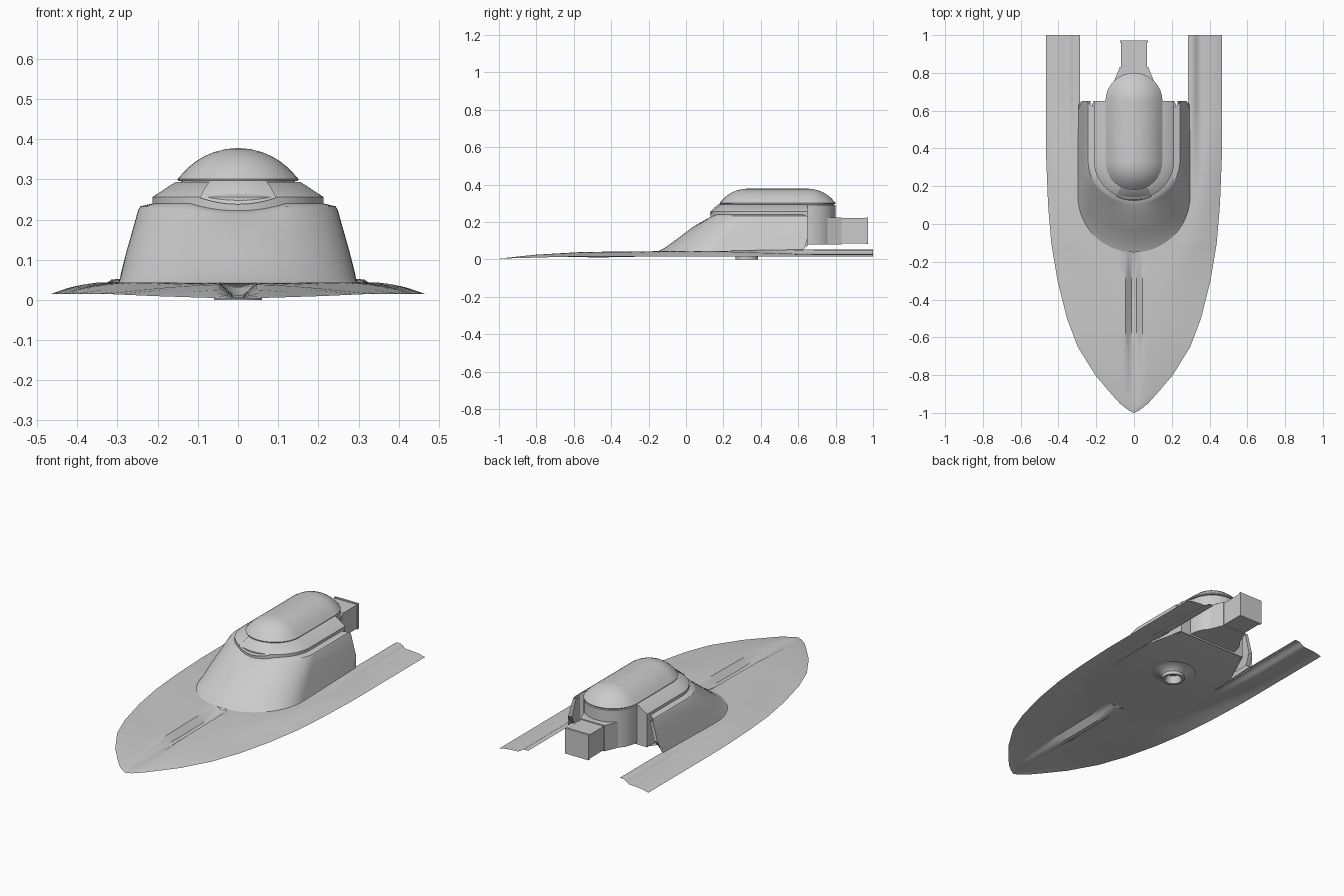
import bpy, bmesh
from math import sin, cos, pi, sqrt

if "Cube" in bpy.data.objects:
    bpy.data.objects.remove(bpy.data.objects["Cube"])


def lerp_table(table, v):
    if v <= table[0][0]:
        return table[0][1]
    for (a, p), (b, q) in zip(table, table[1:]):
        if v <= b:
            return p + (q - p) * (v - a) / (b - a)
    return table[-1][1]


def finish(name, bm, mirror=False, angle=35, recalc=True):
    bmesh.ops.remove_doubles(bm, verts=bm.verts, dist=1e-5)
    if recalc:
        bmesh.ops.recalc_face_normals(bm, faces=bm.faces)
    me = bpy.data.meshes.new(name)
    bm.to_mesh(me)
    bm.free()
    ob = bpy.data.objects.new(name, me)
    bpy.context.collection.objects.link(ob)
    bpy.ops.object.select_all(action='DESELECT')
    ob.select_set(True)
    bpy.context.view_layer.objects.active = ob
    bpy.ops.object.shade_smooth_by_angle(angle=angle * pi / 180)
    if mirror:
        m = ob.modifiers.new("mirror", 'MIRROR')
        m.merge_threshold = 1e-4
    return ob


def loft(name, rings, closed=True, caps=(False, False), recalc=True, **kw):
    """Skin a list of equal-length point rings."""
    bm = bmesh.new()
    rows = [[bm.verts.new(p) for p in r] for r in rings]
    n = len(rows[0])
    for a, b in zip(rows, rows[1:]):
        for i in range(n if closed else n - 1):
            j = (i + 1) % n
            bm.faces.new((a[i], a[j], b[j], b[i]))
    for use, row in zip(caps, (rows[0], rows[-1])):
        if use:
            bm.faces.new(row)
    return finish(name, bm, recalc=recalc, **kw)


def u_ring(w, front, yc, end, z, dip=0.0, n=32):
    """U-shaped outline, open at the back, rounded at the front."""
    pts = [(w, end, z)]
    for i in range(n + 1):
        a = pi * i / n
        x = w * cos(a)
        pts.append((x, yc - (yc - front) * sin(a), z - dip * max(0, 1 - (x / 0.12) ** 2)))
    return pts + [(-w, end, z)]


def stadium(w, z, y0=0.33, y1=0.65, n=16):
    r = [(w * cos(pi * i / n), y1 + w * sin(pi * i / n), z) for i in range(n + 1)]
    return r + [(-w * cos(pi * i / n), y0 - w * sin(pi * i / n), z) for i in range(n + 1)]


def rect(y, hw, z0, z1):
    return [(-hw, y, z0), (hw, y, z0), (hw, y, z1), (-hw, y, z1)]


# Hull sheet: pointed bow with a centre groove, opening into two rear runners
WIDTH = [(-1, 0), (-.985, .03), (-.95, .075), (-.9, .12), (-.8, .205), (-.65, .298), (-.5, .355),
         (-.3, .405), (-.1, .438), (.1, .455), (.35, .465), (1, .465)]
EDGE = [(-1, .004), (-.6, .015), (1, .015)]
CROWN = [(-1, .008), (-.8, .026), (-.55, .04), (-.1, .044), (1, .044)]
GROOVE = [(-1, .003), (-.8, .014), (-.5, .03), (-.25, .03), (-.14, .012), (-.1, 0)]
RUNNER = [(.285, .05), (.31, .054), (.345, .03), (.385, .029), (.43, .024), (.465, .015)]


def inner(y):
    if y <= -.14:
        return 0.0
    half = .297 if y >= .15 else .297 * sqrt(max(0, 1 - ((.15 - y) / .29) ** 2))
    return half - .012 * lerp_table([(.3, 0), (.65, 1)], y)


def hull_z(x, y, w):
    e, c = lerp_table(EDGE, y), lerp_table(CROWN, y)
    slope = min(max(w, .001), lerp_table([(-.5, .36), (-.1, .17), (.3, .1)], y))
    z = e + (c - e) * sin(min(1, (w - x) / slope) * pi / 2)
    z -= lerp_table(GROOVE, y) * lerp_table([(.012, 1), (.045, 0)], x)
    t = lerp_table([(.15, 0), (.6, 1)], y)
    return max(0.002, z * (1 - t) + lerp_table(RUNNER, x) * t)


rows = []
stations = [-1, -.985, -.95, -.9, -.85, -.8, -.72, -.65, -.57, -.5, -.4, -.3, -.22, -.17, -.14, -.137, -.13, -.12,
            -.1, -.07, -.03, .02, .08, .15, .22, .3, .35, .42, .5, .6, .7, .85, 1]
for y in stations:
    w, s = lerp_table(WIDTH, y), inner(y)
    xs = [s + o * min(1, (w - s) / .15) for o in (0, .012, .03, .045)]
    xs += [xs[3] + (w - xs[3]) * k / 10 for k in range(1, 11)]
    rows.append([(x, y, hull_z(x, y, w)) for x in xs])
loft("hull", rows, closed=False, mirror=True)

# Floor inside the hull opening, rising toward the stern
rows = []
for y in (-.14, -.137, -.13, -.12, -.1, -.07, -.03, .02, .08, .15, .3, .45, .65):
    h = lerp_table([(.45, .29), (.65, .215)], y) if y > .45 else inner(y)
    z = lerp_table([(.4, .044), (.65, .075)], y)
    rows.append([(-h, y, z), (0, y, z), (h, y, z)])
loft("floor", rows, closed=False)

# Outer fairing shell with rolled top edge
shell = loft("fairing", [
    u_ring(.297, -.15, .15, .61, .044),
    u_ring(.292, -.115, .165, .635, .06),
    u_ring(.279, -.04, .22, .65, .115),
    u_ring(.262, .04, .28, .65, .175),
    u_ring(.248, .105, .33, .65, .225, .012),
    u_ring(.243, .113, .335, .64, .233, .016),
    u_ring(.213, .13, .34, .62, .24, .018)], closed=False)

# Inner body: vertical side, sloping shoulder, closed at the back
loft("inner_body", [
    u_ring(.213, .13, .34, .65, .07),
    u_ring(.213, .13, .34, .65, .238),
    u_ring(.213, .13, .34, .65, .256),
    u_ring(.155, .185, .34, .65, .294),
    u_ring(.14, .2, .34, .65, .294)], caps=(False, True))

# Rear lips closing the fairing ends
for side in (-1, 1):
    lip = [[(side * x, y, z) for x, y, z in r] for r in (
        [(.293, .61, .06), (.279, .65, .115), (.248, .65, .225)],
        [(.27, .61, .06), (.256, .65, .115), (.23, .65, .225)],
        [(.27, .5, .06), (.256, .5, .115), (.23, .5, .225)])]
    loft("fairing_lip", lip, closed=False)

# Small windscreen panel on the front shoulder
rows = []
for w, front, hw, z, dip in ((.216, .123, .095, .254, .016), (.185, .152, .083, .278, 0), (.157, .178, .07, .297, 0)):
    row = []
    for k in range(-6, 7):
        x = hw * k / 6
        y = .34 - (.34 - front) * sqrt(1 - (x / w) ** 2)
        row.append((x, y, z - dip * (1 - (k / 6) ** 2)))
    rows.append(row)
loft("windscreen", rows, closed=False)

# Engine pod and its domed cover
R = .183
pod = [stadium(.15, z) for z in (.08, .29)] + [stadium(.142, .292), stadium(.142, .299)]
loft("pod", pod, caps=(True, True))
dome = [stadium(.149, .296), stadium(.151, .301)]
dome += [stadium(w, .378 - R + sqrt(R * R - w * w)) for w in (.14, .125, .105, .085, .06, .03, .002)]
loft("pod_cover", dome, caps=(True, True), angle=40)

# Tapered neck and square nozzle
loft("nozzle", [rect(.75, .108, .08, .225), rect(.77, .1, .08, .225), rect(.832, .075, .08, .225),
                rect(.832, .07, .086, .22), rect(.96, .07, .086, .22), rect(.96, .073, .082, .225),
                rect(.972, .073, .082, .225)], caps=(True, True), angle=20)

# Round intake hub below the floor
rings = [[(r * cos(2 * pi * i / 32), .325 + r * sin(2 * pi * i / 32), z) for i in range(32)]
         for r, z in ((.12, .042), (.08, .036), (.06, .018), (.06, 0), (.046, 0), (.035, .04))]
loft("intake_hub", rings, caps=(False, True))
